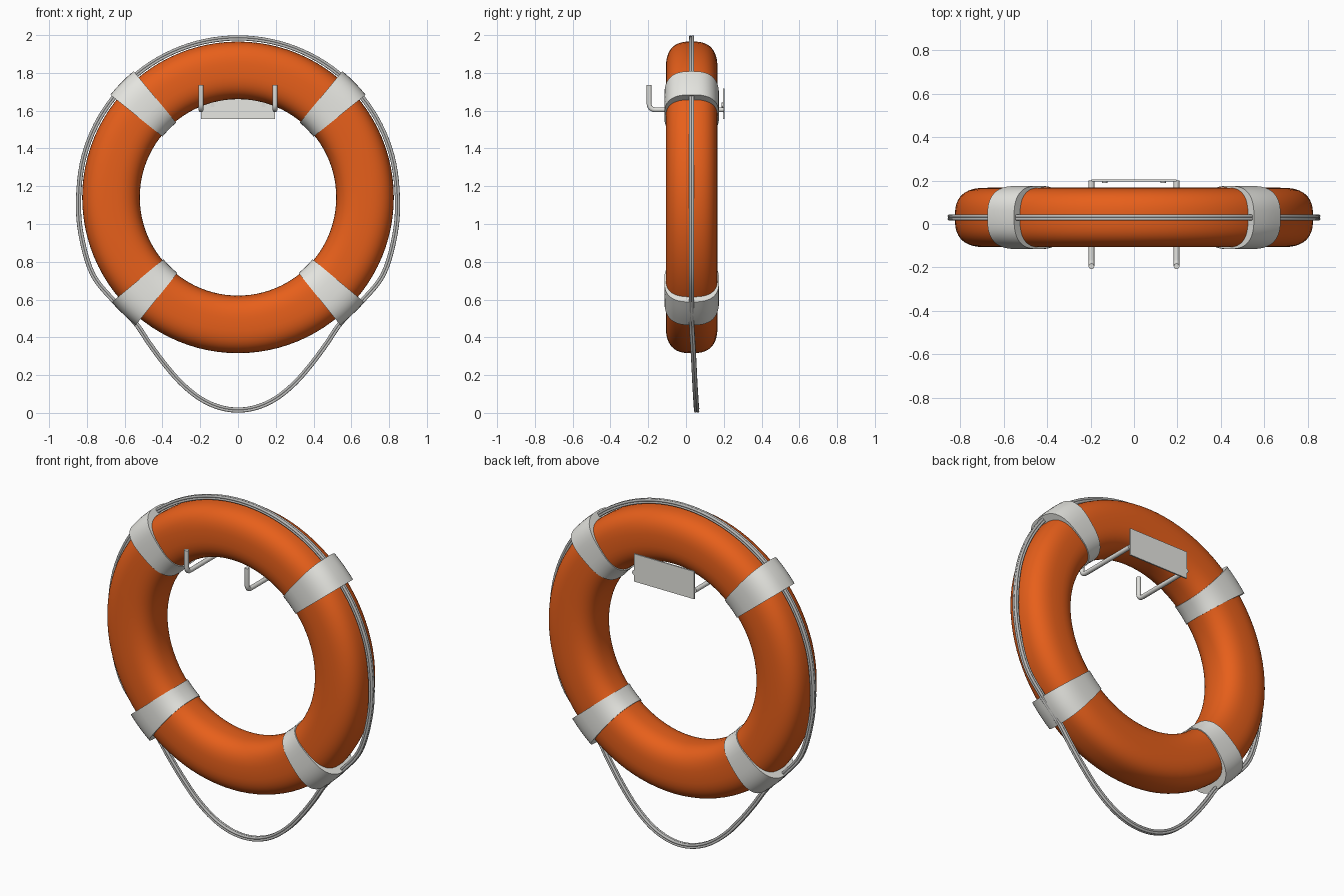
import bpy, bmesh, math
from mathutils import Vector

if "Cube" in bpy.data.objects:
    bpy.data.objects.remove(bpy.data.objects["Cube"])

CZ, CY, RM = 1.141, 0.03, 0.6725   # ring centre height, depth and mean radius


def material(name, rgb):
    m = bpy.data.materials.new(name)
    m.diffuse_color = (*rgb, 1)
    m.use_nodes = True
    m.node_tree.nodes["Principled BSDF"].inputs["Base Color"].default_value = m.diffuse_color
    return m


ORANGE = material("orange", (0.82, 0.118, 0.011))
WHITE = material("off_white", (0.80, 0.80, 0.76))
ROPE = material("rope_grey", (0.50, 0.50, 0.49))
METAL = material("light_metal", (0.74, 0.74, 0.71))


def finish(ob, mat, angle=40):
    ob.data.materials.clear()
    ob.data.materials.append(mat)
    bpy.ops.object.select_all(action='DESELECT')
    ob.select_set(True)
    bpy.context.view_layer.objects.active = ob
    if ob.type == 'CURVE':
        bpy.ops.object.convert(target='MESH')
    bpy.ops.object.shade_smooth_by_angle(angle=math.radians(angle))


def section(half_r, half_y, power, n):
    """Rounded cross-section as (radial, depth) offsets."""
    pts = []
    for i in range(n):
        c, s = math.cos(2 * math.pi * i / n), math.sin(2 * math.pi * i / n)
        pts.append((half_r * math.copysign(abs(c) ** (2 / power), c),
                    half_y * math.copysign(abs(s) ** (2 / power), s)))
    return pts


def sweep(bm, loop, mean, angles, closed):
    """Carry a section around the ring centre in the xz plane."""
    rings = [[bm.verts.new(((mean + r) * math.cos(a), CY + y, CZ + (mean + r) * math.sin(a)))
              for r, y in loop] for a in angles]
    n, m = len(loop), len(rings)
    for i in range(m if closed else m - 1):
        p, q = rings[i], rings[(i + 1) % m]
        for j in range(n):
            bm.faces.new((p[j], p[(j + 1) % n], q[(j + 1) % n], q[j]))
    return rings


def mesh_object(name, bm, mat):
    bmesh.ops.recalc_face_normals(bm, faces=bm.faces)
    me = bpy.data.meshes.new(name)
    bm.to_mesh(me)
    bm.free()
    ob = bpy.data.objects.new(name, me)
    bpy.context.collection.objects.link(ob)
    finish(ob, mat)
    return ob


def tube(name, points, radius, mat):
    """Round rod along straight points."""
    cu = bpy.data.curves.new(name, 'CURVE')
    cu.dimensions = '3D'
    cu.bevel_depth, cu.bevel_resolution = radius, 3
    cu.use_fill_caps = True
    sp = cu.splines.new('POLY')
    sp.points.add(len(points) - 1)
    for b, p in zip(sp.points, points):
        b.co = (*p, 1)
    ob = bpy.data.objects.new(name, cu)
    bpy.context.collection.objects.link(ob)
    finish(ob, mat, 50)


def rope(name, points, radius, mat):
    """Closed rope with a four-strand cross-section, smooth through the points."""
    path = []
    n = len(points)
    P = [Vector(p) for p in points]
    for i in range(n):
        a, b, c, d = P[i - 1], P[i], P[(i + 1) % n], P[(i + 2) % n]
        for k in range(5):
            t = k / 5
            path.append(0.5 * (2 * b + (c - a) * t + (2 * a - 5 * b + 4 * c - d) * t * t
                               + (3 * b - a - 3 * c + d) * t ** 3))
    bm = bmesh.new()
    rings, m, sides = [], len(path), 24
    for i in range(m):
        tan = (path[(i + 1) % m] - path[i - 1]).normalized()
        u = tan.cross(Vector((0, 1, 0))).normalized()
        v = u.cross(tan)
        ring = []
        for j in range(sides):
            t = 2 * math.pi * j / sides
            r = radius * (0.72 + 0.42 * abs(math.sin(2 * t)))
            ring.append(bm.verts.new(path[i] + r * (math.cos(t) * u + math.sin(t) * v)))
        rings.append(ring)
    for i in range(m):
        p, q = rings[i], rings[(i + 1) % m]
        for j in range(sides):
            k = (j + 1) % sides
            bm.faces.new((p[j], p[k], q[k], q[j]))
    mesh_object(name, bm, mat)


def box(name, centre, size, mat):
    bm = bmesh.new()
    bmesh.ops.create_cube(bm, size=1)
    for v in bm.verts:
        v.co = Vector(v.co) * Vector(size) + Vector(centre)
    return mesh_object(name, bm, mat)


# Buoyant ring
bm = bmesh.new()
sweep(bm, section(0.1525, 0.137, 2.7, 48), RM, [2 * math.pi * i / 96 for i in range(96)], True)
mesh_object("float_ring", bm, ORANGE)

# Four strap bands with closed ends that run into the ring
for label, mid in (("upper_right", 44.6), ("upper_left", 135.4),
                   ("lower_left", 225.5), ("lower_right", 314.5)):
    angles = [math.radians(mid + d) for d in (-5.8, -2.9, 0, 2.9, 5.8)]
    bm = bmesh.new()
    outer = sweep(bm, section(0.177, 0.145, 2.7, 48), 0.69, angles, False)
    for e in (0, -1):
        bm.faces.new(outer[e])
    mesh_object("band_" + label, bm, WHITE)

# Grab rope: follows the ring, then hangs in a loop below
RR = 0.844
half = [(RR * math.sin(math.radians(a)), CY, CZ + RR * math.cos(math.radians(a)))
        for a in range(15, 91, 15)]
half += [(0.831, CY, 0.945), (0.77, CY, 0.735), (0.655, CY, 0.59), (0.545, CY, 0.478),
         (0.47, 0.036, 0.368), (0.39, 0.042, 0.26), (0.3, 0.047, 0.157),
         (0.2, 0.052, 0.076), (0.1, 0.055, 0.03)]
path = [(0, CY, CZ + RR)] + half + [(0, 0.057, 0.015)]
path += [(-x, y, z) for x, y, z in reversed(half)]
rope("grab_rope", path, 0.0145, ROPE)

# Wall bracket: back plate, two hooks and two screw heads
box("bracket_plate", (0, 0.2, 1.637), (0.39, 0.008, 0.162), WHITE)
for side, s in (("left", -1), ("right", 1)):
    x = 0.196 * s
    bend = [(x, -0.165 - 0.03 * math.sin(t), 1.635 - 0.03 * math.cos(t))
            for t in [math.pi / 2 * i / 5 for i in range(6)]]
    tube("hook_" + side, [(x, 0.2, 1.605)] + bend + [(x, -0.195, 1.737)], 0.0135, METAL)
    bpy.ops.mesh.primitive_cylinder_add(vertices=16, radius=0.012, depth=0.008,
                                        location=(0.135 * s, 0.193, 1.63),
                                        rotation=(math.pi / 2, 0, 0))
    screw = bpy.context.object
    screw.name = "screw_" + side
    finish(screw, METAL)
